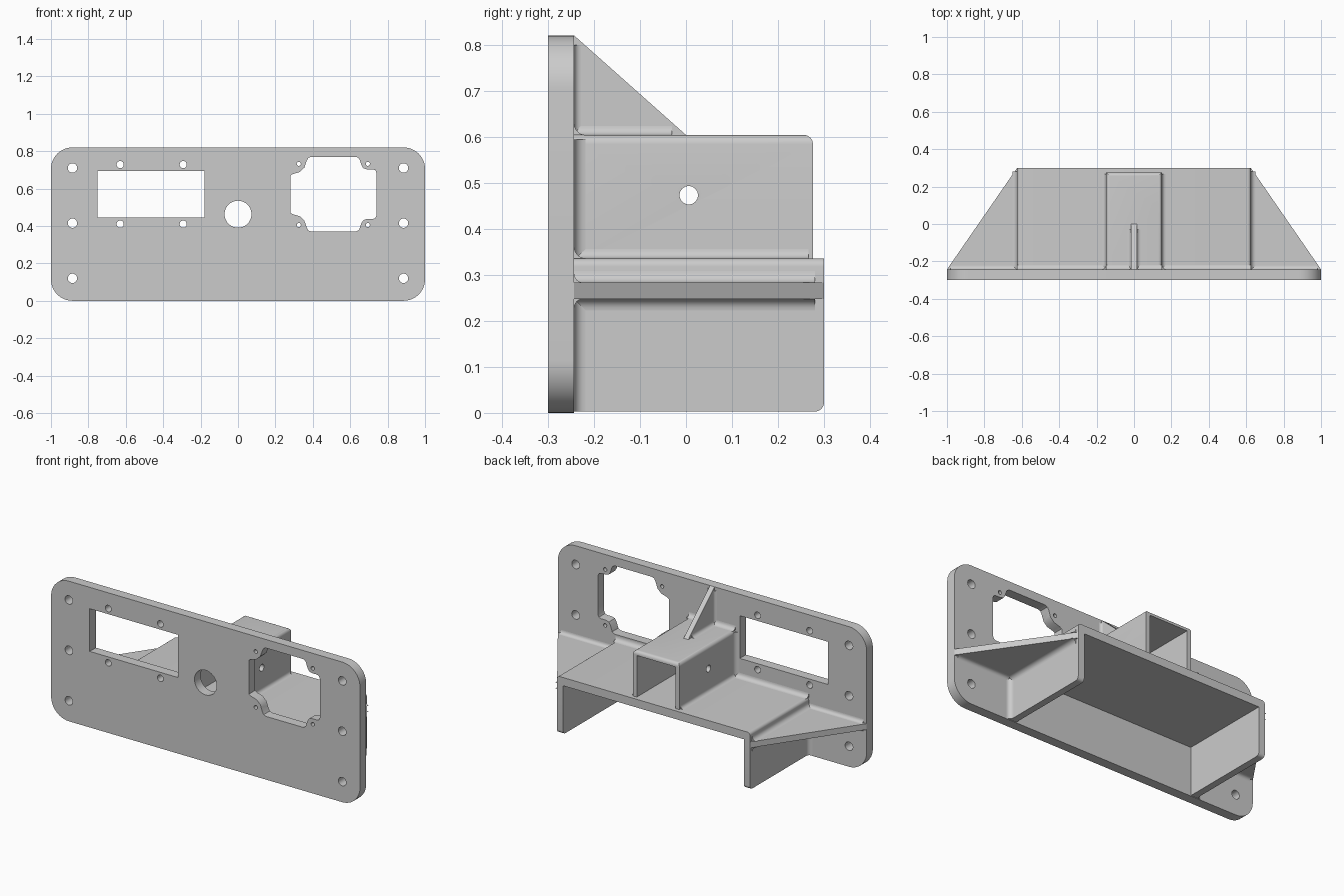
import bpy, bmesh, math
from mathutils import Vector

if "Cube" in bpy.data.objects:
    bpy.data.objects.remove(bpy.data.objects["Cube"])

grey = bpy.data.materials.new("plain_grey")
grey.use_nodes = True
grey.diffuse_color = (0.6, 0.6, 0.6, 1)
grey.node_tree.nodes["Principled BSDF"].inputs["Base Color"].default_value = (0.6, 0.6, 0.6, 1)

# Main sizes
FRONT, FACE, BACK = -0.30, -0.243, 0.30      # plate front, plate rear face, rear end
HEIGHT, SHELF, STEP = 0.82, 0.336, 0.283     # plate top, shelf top, wing top
WING = 0.248                                 # wing underside
SIDE, TUN, ROOF = 0.625, 0.15, 0.604         # side wall, tunnel half width, tunnel top
R = 0.025                                    # usual fillet


def rounded(points, steps=6):
    """Round each (a, b, radius) corner of a polygon; a missing radius stays sharp."""
    out = []
    for i, p in enumerate(points):
        c = Vector(p[:2])
        r = p[2] if len(p) > 2 else 0
        if not r:
            out.append(c)
            continue
        u = (Vector(points[i - 1][:2]) - c).normalized()
        v = (Vector(points[(i + 1) % len(points)][:2]) - c).normalized()
        half = u.angle(v) / 2
        centre = c + (u + v).normalized() * (r / math.sin(half))
        s, e = c + u * (r / math.tan(half)) - centre, c + v * (r / math.tan(half)) - centre
        sweep = s.angle(e)
        for k in range(steps + 1):
            t = k / steps
            out.append(centre + (s * math.sin((1 - t) * sweep) + e * math.sin(t * sweep)) / math.sin(sweep))
    return out


def circle(a, b, r, n=32):
    return [(a + r * math.cos(2 * math.pi * i / n), b + r * math.sin(2 * math.pi * i / n)) for i in range(n)]


def place(axis, a, b, d):
    return {"x": (d, a, b), "y": (a, d, b), "z": (a, b, d)}[axis]


def prism(name, axis, outlines, lo, hi):
    """Extrude one or more outlines along an axis."""
    bm = bmesh.new()
    for pts in outlines:
        ends = [[bm.verts.new(place(axis, p[0], p[1], d)) for p in pts] for d in (lo, hi)]
        bm.faces.new(ends[0])
        bm.faces.new(ends[1][::-1])
        for i in range(len(pts)):
            j = (i + 1) % len(pts)
            bm.faces.new((ends[0][j], ends[0][i], ends[1][i], ends[1][j]))
    bmesh.ops.recalc_face_normals(bm, faces=bm.faces)
    me = bpy.data.meshes.new(name)
    bm.to_mesh(me)
    bm.free()
    me.materials.append(grey)
    ob = bpy.data.objects.new(name, me)
    bpy.context.collection.objects.link(ob)
    return ob


def boolean(ob, tool, operation):
    mod = ob.modifiers.new("cut", "BOOLEAN")
    mod.operation, mod.solver, mod.object = operation, "EXACT", tool
    dg = bpy.context.evaluated_depsgraph_get()
    me = bpy.data.meshes.new_from_object(ob.evaluated_get(dg))
    ob.modifiers.clear()
    ob.data = me
    bpy.data.objects.remove(tool)


def fillet(name, axis, a, b, da, db, lo, hi, r=R):
    """Concave fillet strip in the corner (a, b), growing towards da and db."""
    arc = [(a + da * r * (1 - math.sin(t)), b + db * r * (1 - math.cos(t)))
           for t in [math.pi / 2 * k / 6 for k in range(7)]]
    return prism(name, axis, [[(a, b)] + arc], lo, hi)


# Front plate with its openings
plate = prism("front_plate", "y", [rounded([(-1, 0, .115), (1, 0, .115), (1, HEIGHT, .115),
                                            (-1, HEIGHT, .115)], 12)], FRONT, FACE)
holes = [circle(s * .885, z, .025) for s in (-1, 1) for z in (.12, .415, .71)]
holes += [circle(x, z, .019) for x in (-.63, -.293) for z in (.41, .728)]
holes += [circle(x, z, .011, 20) for x in (.325, .694) for z in (.405, .732)]
holes.append(circle(0, .463, .072, 48))
holes.append([(-.75, .445), (-.178, .445), (-.178, .695), (-.75, .695)])
# Upper half of the notched opening, mirrored about its middle height
MID = .57
upper = [(.28, .67), (.295, .678), (.33, .688), (.355, .712), (.368, .75), (.376, .764), (.392, .77),
         (.632, .77), (.648, .76), (.66, .725), (.67, .709), (.688, .703), (.72, .703), (.734, .698),
         (.74, .685)]
holes.append(upper + [(x, 2 * MID - z) for x, z in reversed(upper)])
boolean(plate, prism("plate_cutter", "y", holes, FRONT - .1, FACE + .1), "DIFFERENCE")

# Shelf carried by the plate
prism("shelf", "y", [rounded([(-SIDE, WING + .04), (SIDE, WING + .04), (SIDE, SHELF, .018),
                              (-SIDE, SHELF, .018)])], FACE, BACK)
for x0, x1 in ((-SIDE, -TUN), (TUN, SIDE)):
    fillet("shelf_fillet", "x", FACE, SHELF, 1, 1, x0, x1)

# Side walls, triangular wings and their fillets
for s, side in ((-1, "right"), (1, "left")):
    lo, hi = sorted((s * (SIDE - .04), s * SIDE))
    prism(side + "_wall", "x", [rounded([(FACE, .003), (BACK, .003, .02), (BACK, SHELF - .018),
                                         (FACE, SHELF - .018)])], lo, hi)
    prism(side + "_wing", "z", [[(s * (SIDE - .02), FACE), (s, FACE), (s * SIDE, BACK),
                                 (s * (SIDE - .02), BACK)]], WING, STEP)
    fillet(side + "_wall_fillet", "z", s * SIDE, FACE, s, 1, .003, WING)
    fillet(side + "_under_fillet", "y", s * SIDE, WING, s, -1, FACE, BACK - .02)
    fillet(side + "_step_fillet", "y", s * SIDE, STEP, s, 1, FACE, BACK - .02)
    lo, hi = sorted((s * SIDE, s * .98))
    fillet(side + "_wing_top_fillet", "x", FACE, STEP, 1, 1, lo, hi, .02)
    fillet(side + "_wing_under_fillet", "x", FACE, WING, 1, -1, lo, hi, .02)

# Open tunnel on the shelf, with a cross hole
END, WALL = .276, .025
tunnel = prism("tunnel", "y", [rounded([(-TUN, SHELF - .01), (-TUN, ROOF, .02), (TUN, ROOF, .02),
                                        (TUN, SHELF - .01), (TUN - WALL, SHELF - .01),
                                        (TUN - WALL, ROOF - WALL), (WALL - TUN, ROOF - WALL),
                                        (WALL - TUN, SHELF - .01)])], FACE, END)
boolean(tunnel, prism("tunnel_end", "x", [rounded([(FACE - .1, .2), (END, .2), (END, ROOF, .02),
                                                   (FACE - .1, ROOF)])], -.3, .3), "INTERSECT")
boolean(tunnel, prism("tunnel_cutter", "x", [circle(.006, .473, .02)], -.3, .3), "DIFFERENCE")
for s in (-1, 1):
    fillet("tunnel_foot_fillet", "y", s * TUN, SHELF, s, 1, FACE, END - .01, .02)
    fillet("tunnel_plate_fillet", "z", s * TUN, FACE, s, 1, SHELF, ROOF - .01)
fillet("tunnel_top_fillet", "x", FACE, ROOF, 1, 1, -TUN, TUN)

# Bracing rib between tunnel and plate
RIB = .015
prism("rib", "x", [[(FACE, ROOF - .01), (0, ROOF - .01), (0, ROOF), (FACE, HEIGHT)]], -RIB, RIB)
for s in (-1, 1):
    fillet("rib_foot_fillet", "y", s * RIB, ROOF, s, 1, FACE, -.03, .02)
    fillet("rib_plate_fillet", "z", s * RIB, FACE, s, 1, ROOF, HEIGHT - .02, .015)

# Smooth shading on the curves only
bpy.ops.object.select_all(action="DESELECT")
for ob in bpy.context.collection.objects:
    if ob.type == "MESH" and grey.name in ob.data.materials:
        ob.select_set(True)
        bpy.context.view_layer.objects.active = ob
bpy.ops.object.shade_smooth_by_angle(angle=math.radians(30))
